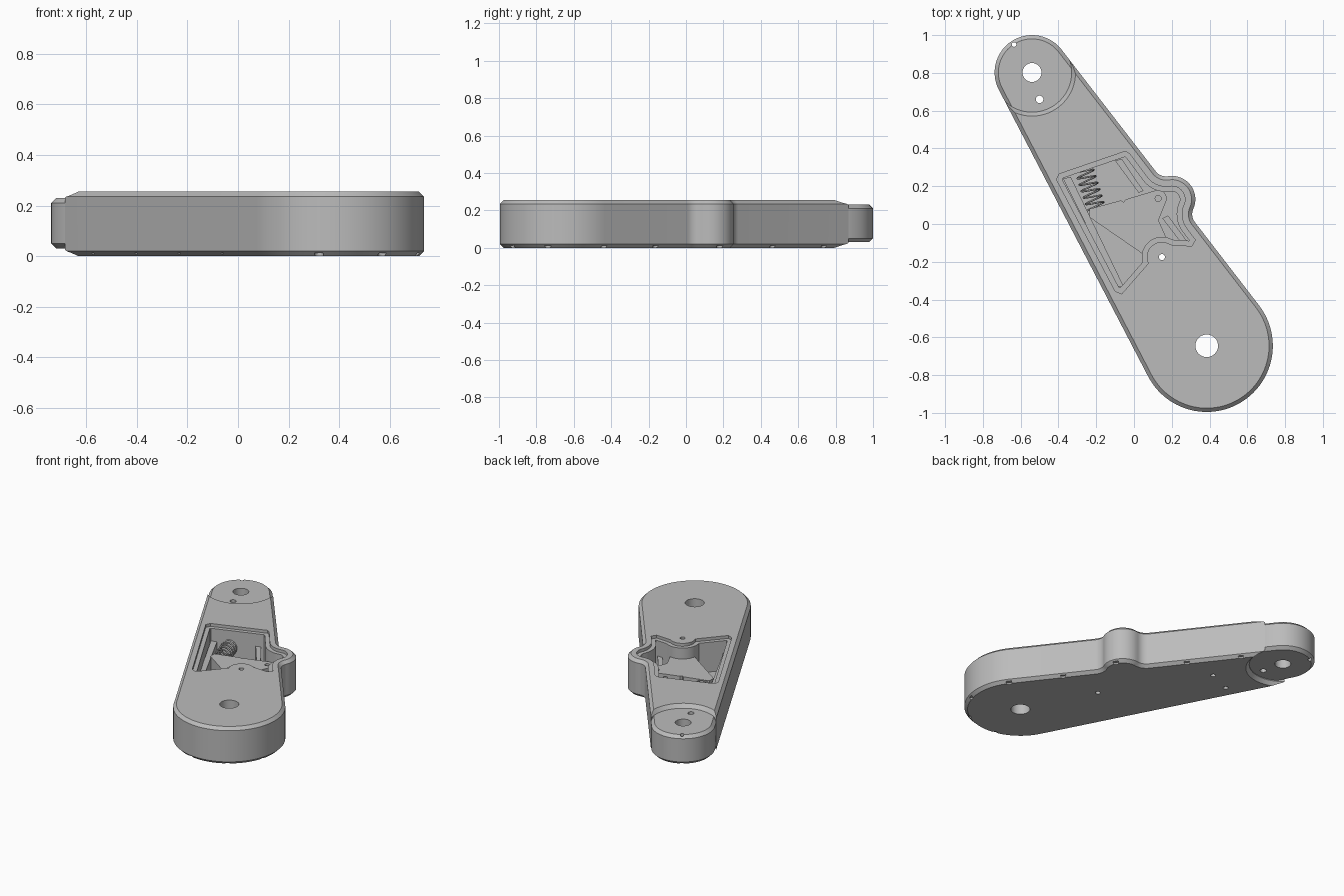
import bpy, bmesh, math
from mathutils import Vector

cube = bpy.data.objects.get("Cube")
if cube:
    bpy.data.objects.remove(cube, do_unlink=True)

grey = bpy.data.materials.new("mid_grey")
grey.use_nodes = True
grey.diffuse_color = (0.5, 0.5, 0.5, 1)
grey.node_tree.nodes["Principled BSDF"].inputs["Base Color"].default_value = (0.5, 0.5, 0.5, 1)

BIG, SMALL, BUMP, POST = (0.385, -0.645), (-0.54, 0.802), (0.2, 0.13), (0.148, -0.175)
FILLET_LOW, FILLET_HIGH = (0.378, 0.052), (0.17, 0.322)
TOP, CHAMFER, FLOOR = 0.255, 0.02, 0.03


def arc(centre, r, a0, a1, n=16):
    """Points on an arc, angles in degrees."""
    angles = [math.radians(a0 + (a1 - a0) * i / n) for i in range(n + 1)]
    return [Vector((centre[0] + r * math.cos(a), centre[1] + r * math.sin(a))) for a in angles]


def circle(centre, r, n=32):
    return arc(centre, r, 0, 360, n)[:-1]


def inset(points, d):
    """Move a counter-clockwise outline inward by d, with mitred corners."""
    result = []
    for i, p in enumerate(points):
        a = (p - points[i - 1]).normalized()
        b = (points[(i + 1) % len(points)] - p).normalized()
        na, nb = Vector((-a.y, a.x)), Vector((-b.y, b.x))
        result.append(p + (na + nb) * d / (1 + na.dot(nb)))
    return result


def loft(name, layers):
    """Closed solid through a stack of (outline, height) layers."""
    bm = bmesh.new()
    rings = [[bm.verts.new((p[0], p[1], z)) for p in pts] for pts, z in layers]
    bm.faces.new(rings[0][::-1])
    bm.faces.new(rings[-1])
    for low, high in zip(rings, rings[1:]):
        for i in range(len(low)):
            j = (i + 1) % len(low)
            bm.faces.new((low[i], low[j], high[j], high[i]))
    bmesh.ops.recalc_face_normals(bm, faces=bm.faces)
    mesh = bpy.data.meshes.new(name)
    bm.to_mesh(mesh)
    bm.free()
    mesh.materials.append(grey)
    obj = bpy.data.objects.new(name, mesh)
    bpy.context.collection.objects.link(obj)
    return obj


def prism(name, points, z0, z1):
    return loft(name, [([Vector(p) for p in points], z0), ([Vector(p) for p in points], z1)])


def chamfered(name, points, z0, z1):
    small = inset(points, CHAMFER)
    return loft(name, [(small, z0), (points, z0 + CHAMFER), (points, z1 - CHAMFER), (small, z1)])


def boolean(obj, cutter, operation="DIFFERENCE"):
    """Apply a boolean and discard the cutter."""
    cutter.hide_render = True
    mod = obj.modifiers.new("cut", "BOOLEAN")
    mod.operation, mod.solver, mod.object = operation, "EXACT", cutter
    bpy.context.view_layer.update()
    graph = bpy.context.evaluated_depsgraph_get()
    mesh = bpy.data.meshes.new_from_object(obj.evaluated_get(graph))
    obj.modifiers.clear()
    obj.data = mesh
    bpy.data.objects.remove(cutter, do_unlink=True)


def bump_side(d):
    """Right-hand bulge with its two blending fillets, inset by d."""
    return (arc(FILLET_LOW, 0.07 + d, 217.6, 156.3, 8)
            + arc(BUMP, 0.125 - d, -23.7, 98.9, 16)[1:-1]
            + arc(FILLET_HIGH, 0.07 + d, 278.9, 217.6, 8))


# Tapered arm body and its thinner rounded tip
outline = arc(BIG, 0.35, 207.5, 397.6, 48) + bump_side(0) + arc(SMALL, 0.198, 37.6, 207.5, 36)
body = chamfered("arm_body", outline, 0, TOP)
seat = [(0.235, -0.005), (0.21, 0.025), (0.21, TOP - 0.025), (0.235, TOP + 0.005)]
boolean(body, loft("tip_cutter", [(circle(SMALL, r, 64), z) for r, z in seat]))
tip = chamfered("arm_tip", outline, FLOOR, 0.23)
boolean(tip, prism("tip_limit", circle(SMALL, 0.21, 64), -0.1, 0.4), "INTERSECT")

# Stepped pocket that follows the bulge and wraps the screw post
pocket = ([Vector((0.325, -0.085))] + bump_side(0.055)
          + [Vector(p) for p in ((-0.022, 0.37), (-0.045, 0.385), (-0.395, 0.265),
                                 (-0.41, 0.235), (-0.1, -0.355), (-0.065, -0.37))]
          + arc(POST, 0.08, 205, 55, 14) + [Vector((0.305, -0.117))])
inner = inset(pocket, 0.027)
boolean(body, prism("rim_cutter", pocket, 0.235, 0.4))
boolean(body, prism("pocket_cutter", inner, FLOOR, 0.4))

# Through holes
for part, centre, r in ((body, BIG, 0.06), (body, POST, 0.016), (tip, SMALL, 0.05),
                        (tip, (-0.5, 0.66), 0.02), (tip, (-0.635, 0.95), 0.012)):
    boolean(part, prism("hole_cutter", circle(centre, r), -0.1, 0.4))

# Blind holes underneath
for centre in ((-0.265, 0.453), (-0.425, 0.384)):
    boolean(body, prism("blind_cutter", circle(centre, 0.016, 20), -0.1, 0.02))

# Screw notches around the lower edge
notches = [(-0.585 + 0.17 * i, 0.45 - 0.327 * i) for i in range(5)]
notches += [(-0.25, 0.74), (-0.04, 0.465), (0.3, 0.18), (0.445, -0.16),
            (0.65, -0.44), (0.715, -0.74), (0.57, -0.93), (0.32, -0.975)]
for centre in notches:
    boolean(body, prism("notch_cutter", circle(centre, 0.018, 16), -0.1, 0.012))

# Pivoting lever inside the pocket
PIVOT = (0.128, 0.135)
lever_shape = ([(-0.235, 0.035), (0.07, -0.175), (0.13, -0.09), (0.17, -0.07), (0.13, 0.02)]
               + arc(PIVOT, 0.045, -30, 105, 10)
               + [(-0.045, 0.13), (-0.055, 0.115), (-0.07, 0.125), (-0.235, 0.08)])
lever = prism("lever", lever_shape, 0.05, 0.16)
boolean(lever, prism("pin_cutter", circle(PIVOT, 0.016, 20), 0.1, 0.4))

# Rails along the pocket walls
rails = [
    prism("left_rail", [(-0.375, 0.24), (-0.09, -0.33), (-0.055, -0.33), (-0.335, 0.25)], FLOOR - 0.005, 0.15),
    prism("upper_rail", [(0.025, 0.165), (0.05, 0.175), (-0.065, 0.345), (-0.1, 0.335)], FLOOR - 0.005, 0.15),
    prism("lower_rail", [(0.15, 0.03), (0.25, -0.1), (0.28, -0.09), (0.18, 0.045)], FLOOR - 0.005, 0.13),
]

# Coil spring lying between the pocket wall and the lever
start, end = Vector((-0.265, 0.29, 0.12)), Vector((-0.2, 0.085, 0.12))
axis = (end - start).normalized()
side = axis.cross(Vector((0, 0, 1)))
turns, steps = 6, 20
curve = bpy.data.curves.new("spring", "CURVE")
curve.dimensions = "3D"
curve.bevel_depth = 0.005
curve.bevel_resolution = 1
curve.use_fill_caps = True
spline = curve.splines.new("POLY")
spline.points.add(turns * steps)
for i, point in enumerate(spline.points):
    a = math.tau * i / steps
    pos = start.lerp(end, i / (turns * steps)) + (side * math.cos(a) + Vector((0, 0, math.sin(a)))) * 0.048
    point.co = (*pos, 1)
curve.materials.append(grey)
bpy.context.collection.objects.link(bpy.data.objects.new("spring", curve))

# Smooth curved walls, keep edges crisp
bpy.ops.object.select_all(action="DESELECT")
for obj in [body, tip, lever] + rails:
    obj.select_set(True)
bpy.context.view_layer.objects.active = body
bpy.ops.object.shade_smooth_by_angle(angle=math.radians(30))
